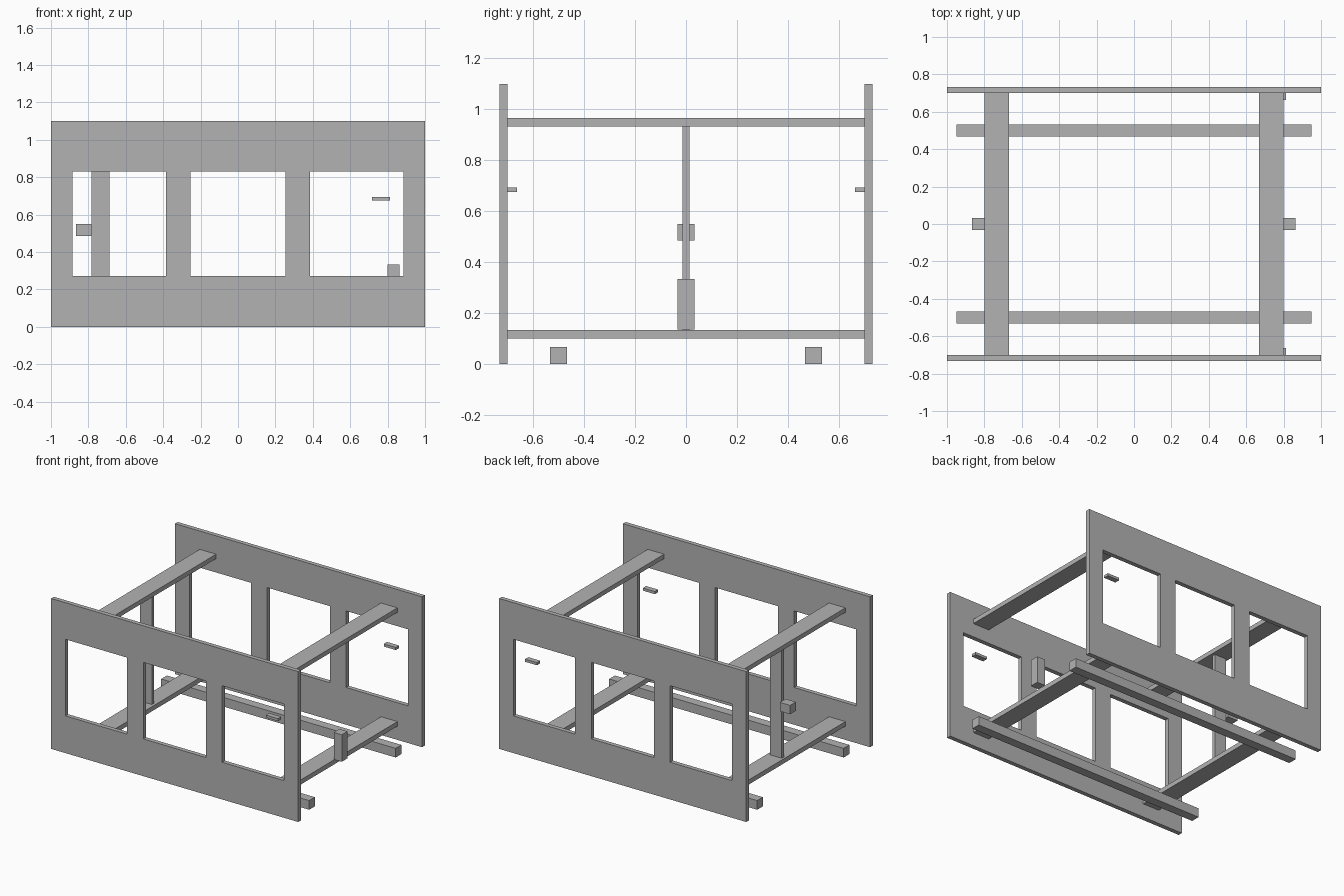
import bpy
import bmesh
from mathutils import Matrix

old = bpy.data.objects.get("Cube")
if old:
    bpy.data.objects.remove(old, do_unlink=True)

grey = bpy.data.materials.new("plain grey")
grey.use_nodes = True
colour = (0.45, 0.45, 0.45, 1)
grey.diffuse_color = colour
grey.node_tree.nodes["Principled BSDF"].inputs["Base Color"].default_value = colour


def finish(name, bm):
    mesh = bpy.data.meshes.new(name)
    bm.to_mesh(mesh)
    bm.free()
    mesh.materials.append(grey)
    obj = bpy.data.objects.new(name, mesh)
    bpy.context.collection.objects.link(obj)
    return obj


def box(name, x, y, z):
    """Box from a (low, high) range on each axis."""
    bm = bmesh.new()
    size = [hi - lo for lo, hi in (x, y, z)]
    centre = [(hi + lo) / 2 for lo, hi in (x, y, z)]
    bmesh.ops.create_cube(bm, size=1, matrix=Matrix.Translation(centre) @ Matrix.Diagonal((*size, 1)))
    return finish(name, bm)


def window_panel(name, y0, y1):
    """Side panel with three window openings, made from a grid without the window cells."""
    xs = (-1, -0.884, -0.384, -0.254, 0.254, 0.384, 0.884, 1)
    zs = (0, 0.272, 0.832, 1.1)
    bm = bmesh.new()
    verts = [[bm.verts.new((x, y0, z)) for z in zs] for x in xs]
    for i in range(len(xs) - 1):
        for j in range(len(zs) - 1):
            if j == 1 and i % 2 == 1:
                continue
            a, b = verts[i], verts[i + 1]
            bm.faces.new((a[j], b[j], b[j + 1], a[j + 1]))
    # Thicken the sheet, then merge the coplanar cells
    ext = bmesh.ops.extrude_face_region(bm, geom=bm.faces[:], use_keep_orig=True)
    moved = [g for g in ext["geom"] if isinstance(g, bmesh.types.BMVert)]
    bmesh.ops.translate(bm, verts=moved, vec=(0, y1 - y0, 0))
    bmesh.ops.recalc_face_normals(bm, faces=bm.faces[:])
    return finish(name, bm)


# Side panels, floor rails and small window catches, front and back
for side, s in (("front", -1), ("back", 1)):
    def across(a, b):
        return tuple(sorted((s * a, s * b)))
    window_panel(side + "_panel", *across(0.7, 0.732))
    box(side + "_floor_rail", (-0.949, 0.949), across(0.467, 0.533), (0, 0.067))
    box(side + "_catch", (0.716, 0.813), across(0.662, 0.7), (0.675, 0.694))

# Cross bars joining the panels, top and bottom at each end
for side, x in (("right", (-0.8, -0.667)), ("left", (0.667, 0.8))):
    box(side + "_upper_crossbar", x, (-0.7, 0.7), (0.933, 0.966))
    box(side + "_lower_crossbar", x, (-0.7, 0.7), (0.1, 0.134))

# Upright with handle at the right end, stub post at the left end
box("right_upright", (-0.784, -0.688), (-0.014, 0.014), (0.134, 0.933))
box("right_handle", (-0.866, -0.784), (-0.033, 0.033), (0.485, 0.55))
box("left_stub_post", (0.798, 0.863), (-0.033, 0.033), (0.137, 0.334))
